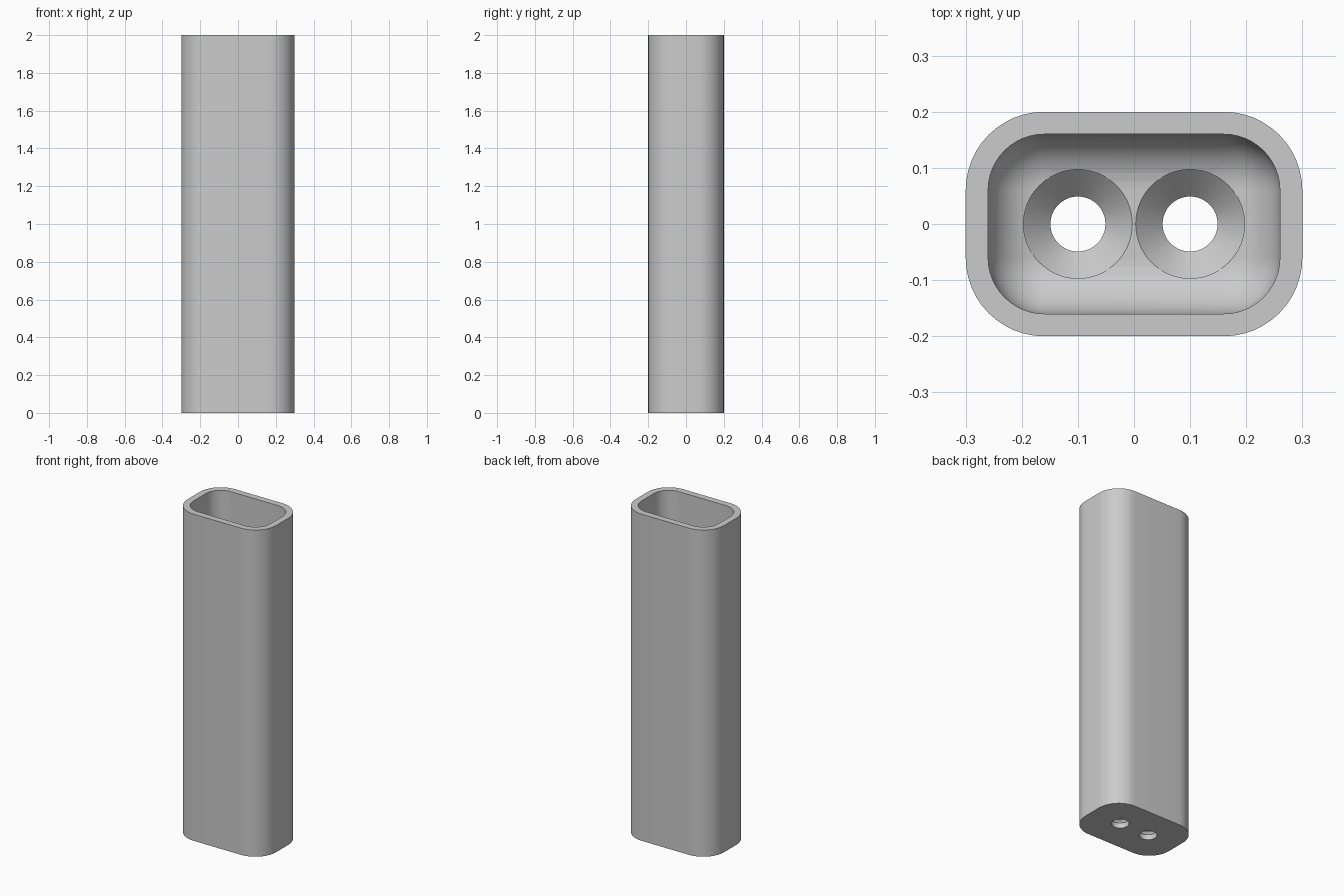
import bpy, bmesh, math

cube = bpy.data.objects.get("Cube")
if cube:
    bpy.data.objects.remove(cube, do_unlink=True)

WIDTH, DEPTH, HEIGHT = 0.6, 0.4, 2.0
WALL, OUTER_R, FILLET = 0.04, 0.14, 0.098
FLOOR = 0.08
HOLE_X, HOLE_R, SINK_R = 0.1, 0.049, 0.097
CORNER_STEPS, FILLET_STEPS = 12, 10

grey = bpy.data.materials.new("plain grey")
grey.use_nodes = True
colour = (0.6, 0.6, 0.6, 1)
grey.diffuse_color = colour
grey.node_tree.nodes["Principled BSDF"].inputs["Base Color"].default_value = colour


def add_object(name, bm):
    bmesh.ops.recalc_face_normals(bm, faces=bm.faces)
    mesh = bpy.data.meshes.new(name)
    bm.to_mesh(mesh)
    bm.free()
    mesh.materials.append(grey)
    obj = bpy.data.objects.new(name, mesh)
    bpy.context.collection.objects.link(obj)
    return obj


def rounded_ring(bm, inset, z):
    """Rounded rectangle, moved inwards from the outside by inset."""
    r = OUTER_R - inset
    cx, cy = WIDTH / 2 - OUTER_R, DEPTH / 2 - OUTER_R
    ring = []
    for quarter, (sx, sy) in enumerate([(1, 1), (-1, 1), (-1, -1), (1, -1)]):
        for i in range(CORNER_STEPS + 1):
            a = (quarter + i / CORNER_STEPS) * math.pi / 2
            ring.append(bm.verts.new((sx * cx + r * math.cos(a),
                                      sy * cy + r * math.sin(a), z)))
    return ring


def loft(rings, bm):
    """Closed solid through the rings, capped at both ends."""
    for a, b in zip(rings, rings[1:]):
        n = len(a)
        for i in range(n):
            j = (i + 1) % n
            bm.faces.new((a[i], a[j], b[j], b[i]))
    bm.faces.new(rings[0])
    bm.faces.new(rings[-1])


# Hollow case with a filleted floor
bm = bmesh.new()
levels = [(0, 0), (0, HEIGHT), (WALL, HEIGHT)]
for i in range(FILLET_STEPS + 1):
    a = i / FILLET_STEPS * math.pi / 2
    levels.append((WALL + FILLET * (1 - math.cos(a)),
                   FLOOR + FILLET * (1 - math.sin(a))))
loft([rounded_ring(bm, inset, z) for inset, z in levels], bm)
case = add_object("case", bm)


# Countersunk holes through the floor
def countersink_cutter(x):
    bm = bmesh.new()
    cone_start = FLOOR - (SINK_R - HOLE_R)
    profile = [(HOLE_R, -0.1), (HOLE_R, cone_start), (SINK_R, FLOOR), (SINK_R, FLOOR + 0.2)]
    rings = []
    for r, z in profile:
        made = bmesh.ops.create_circle(bm, segments=64, radius=r)["verts"]
        for v in made:
            v.co.x += x
            v.co.z = z
        rings.append(made)
    loft(rings, bm)
    cutter = add_object("hole_cutter", bm)
    cutter.hide_render = True
    return cutter


bpy.ops.object.select_all(action="DESELECT")
bpy.context.view_layer.objects.active = case
case.select_set(True)
for side in (-1, 1):
    cutter = countersink_cutter(side * HOLE_X)
    cut = case.modifiers.new("hole", "BOOLEAN")
    cut.operation = "DIFFERENCE"
    cut.solver = "EXACT"
    cut.object = cutter
    bpy.ops.object.modifier_apply(modifier=cut.name)
    bpy.data.objects.remove(cutter, do_unlink=True)

bpy.ops.object.shade_smooth_by_angle(angle=math.radians(30))
